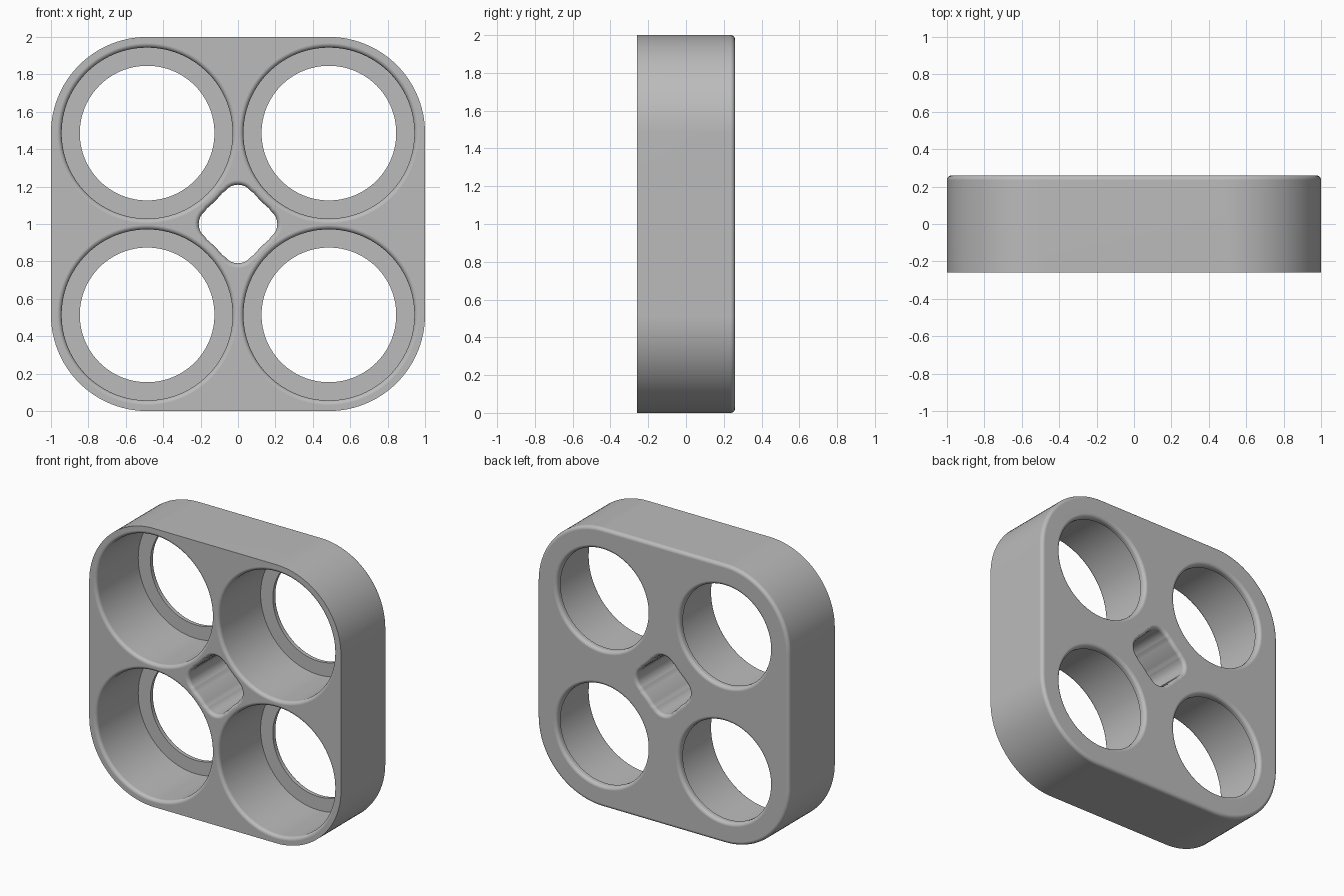
import bpy, bmesh
from math import sin, cos, pi, atan2, radians

if "Cube" in bpy.data.objects:
    bpy.data.objects.remove(bpy.data.objects["Cube"])

HALF = 0.26       # half of the depth
C = 0.486         # pocket centre offset
CORNER = 0.514    # corner radius, concentric with the pockets
POCKET = 0.457
OPENING = 0.36
FLOOR = 0.215     # y of the pocket floor
FILLET = 0.025
LOBE = 0.086      # lobe radius of the centre hole
LOBE_AT = 0.124
STEPS = 6

grey = bpy.data.materials.new("grey plastic")
grey.use_nodes = True
tone = (0.5, 0.5, 0.5, 1)
grey.diffuse_color = tone
grey.node_tree.nodes["Principled BSDF"].inputs["Base Color"].default_value = tone


def arc(cx, cz, r, a0, a1, n):
    return [(cx + r * cos(a0 + (a1 - a0) * i / n),
             cz + r * sin(a0 + (a1 - a0) * i / n)) for i in range(n + 1)]


def rounded_square(grow):
    pts = []
    for k in range(4):
        a = k * pi / 2
        sx, sz = (1, -1, -1, 1)[k], (1, 1, -1, -1)[k]
        pts += arc(sx * C, sz * C, CORNER + grow, a, a + pi / 2, 24)
    return pts


def circle(cx, cz, r):
    return lambda grow: arc(cx, cz, r + grow, 0, 2 * pi, 96)[:-1]


def four_lobes(grow):
    # convex lobes on the axes, joined by arcs concentric with the pockets
    tilt = atan2(C - LOBE_AT, C)
    pts = []
    for k in range(4):
        quarter = arc(LOBE_AT, 0, LOBE + grow, -pi / 2 + (pi / 2 - tilt_out(tilt)),
                      tilt_out(tilt), 16)
        quarter += arc(C, C, CORNER - grow, pi + tilt_out(tilt),
                       1.5 * pi - tilt_out(tilt), 10)[1:-1]
        a = k * pi / 2
        pts += [(x * cos(a) - z * sin(a), x * sin(a) + z * cos(a)) for x, z in quarter]
    return pts


def tilt_out(tilt):
    # direction from the lobe centre to the pocket centre
    return pi / 2 - tilt


def lobe_outline(grow):
    to_pocket = atan2(C, C - LOBE_AT)
    pts = []
    for k in range(4):
        quarter = arc(LOBE_AT, 0, LOBE + grow, -to_pocket, to_pocket, 20)
        quarter += arc(C, C, CORNER - grow, pi + to_pocket,
                       1.5 * pi - to_pocket, 10)[1:-1]
        a = k * pi / 2
        pts += [(x * cos(a) - z * sin(a), x * sin(a) + z * cos(a)) for x, z in quarter]
    return pts


def loft(name, outline, levels):
    """Closed solid through the outline at each (y, grow) level."""
    bm = bmesh.new()
    rings = [[bm.verts.new((x, y, z + 1)) for x, z in outline(g)] for y, g in levels]
    for lo, hi in zip(rings, rings[1:]):
        for i in range(len(lo)):
            j = (i + 1) % len(lo)
            bm.faces.new((lo[i], lo[j], hi[j], hi[i]))
    bm.faces.new(rings[0])
    bm.faces.new(rings[-1])
    bmesh.ops.recalc_face_normals(bm, faces=bm.faces)
    mesh = bpy.data.meshes.new(name)
    bm.to_mesh(mesh)
    bm.free()
    mesh.materials.append(grey)
    ob = bpy.data.objects.new(name, mesh)
    bpy.context.collection.objects.link(ob)
    return ob


def flare(side):
    """Fillet levels opening towards the front (-1) or the back (1)."""
    steps = [i * pi / 2 / STEPS for i in range(STEPS + 1)]
    levels = [(side * (HALF - FILLET + FILLET * sin(a)), FILLET * (1 - cos(a)))
              for a in steps] + [(side * (HALF + 0.1), FILLET)]
    return levels if side > 0 else levels[::-1]


# Body, sharp at the front and rounded at the back
round_back = [(HALF - FILLET + FILLET * sin(i * pi / 2 / STEPS),
               -FILLET * (1 - cos(i * pi / 2 / STEPS))) for i in range(STEPS + 1)]
body = loft("holder_body", rounded_square, [(-HALF, 0)] + round_back)

# Cutters for the pockets, their openings and the centre hole
cutters = [loft("centre_hole_cutter", lobe_outline, flare(-1) + flare(1))]
for sx in (-1, 1):
    for sz in (-1, 1):
        cutters.append(loft("pocket_cutter", circle(sx * C, sz * C, POCKET),
                            flare(-1) + [(FLOOR, 0)]))
        cutters.append(loft("opening_cutter", circle(sx * C, sz * C, OPENING),
                            [(0, 0)] + flare(1)))

bpy.ops.object.select_all(action='DESELECT')
bpy.context.view_layer.objects.active = body
body.select_set(True)
for cutter in cutters:
    cutter.hide_render = True
    cut = body.modifiers.new("cut", 'BOOLEAN')
    cut.operation = 'DIFFERENCE'
    cut.solver = 'EXACT'
    cut.object = cutter
    bpy.ops.object.modifier_apply(modifier=cut.name)
for cutter in cutters:
    bpy.data.objects.remove(cutter)

# Smooth walls and fillets with crisp edges and flat faces
bpy.ops.object.shade_smooth_by_angle(angle=radians(30))
weighted = body.modifiers.new("weighted normals", 'WEIGHTED_NORMAL')
weighted.keep_sharp = True
